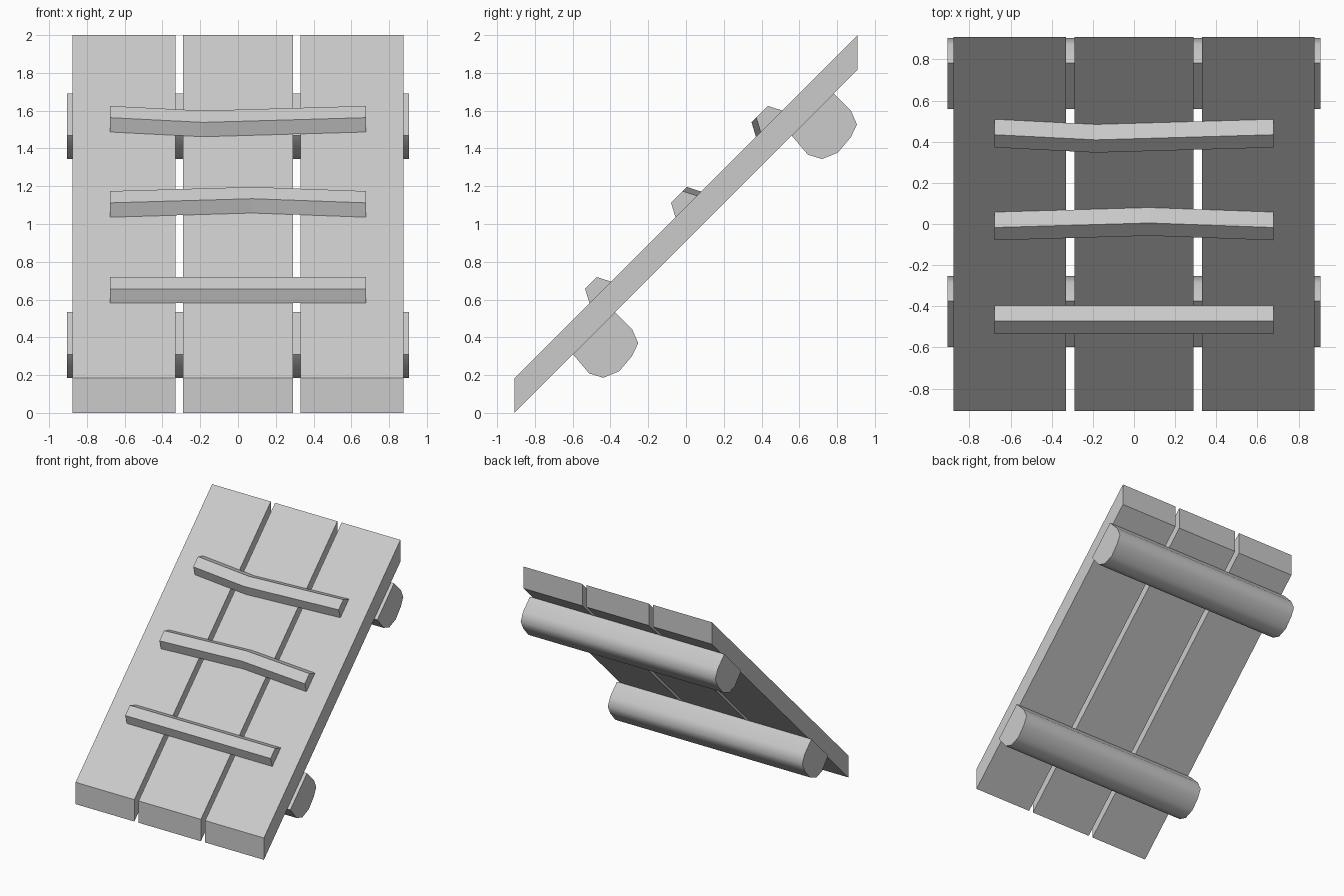
import bpy, bmesh, math

if "Cube" in bpy.data.objects:
    bpy.data.objects.remove(bpy.data.objects["Cube"])


def sweep(name, profile, stations, smooth=False):
    """Loft a (y, z) profile along x; each station is (x, shift up the 45-degree slope)."""
    bm = bmesh.new()
    rings = [[bm.verts.new((x, y + s, z + s)) for y, z in profile] for x, s in stations]
    n = len(profile)
    for a, b in zip(rings, rings[1:]):
        for i in range(n):
            j = (i + 1) % n
            bm.faces.new((a[i], a[j], b[j], b[i]))
    bm.faces.new(rings[0])
    bm.faces.new(rings[-1])
    bmesh.ops.recalc_face_normals(bm, faces=bm.faces)
    mesh = bpy.data.meshes.new(name)
    bm.to_mesh(mesh)
    bm.free()
    ob = bpy.data.objects.new(name, mesh)
    bpy.context.collection.objects.link(ob)
    if smooth:
        bpy.ops.object.select_all(action='DESELECT')
        ob.select_set(True)
        bpy.context.view_layer.objects.active = ob
        bpy.ops.object.shade_smooth_by_angle(angle=math.radians(60))
    return ob


# Three sloping planks with vertical ends
plank = [(-0.908, 0), (0.908, 1.816), (0.908, 2.0), (-0.908, 0.184)]
for side, x0, x1 in (("left", -0.877, -0.33), ("middle", -0.29, 0.29), ("right", 0.33, 0.877)):
    sweep("plank_" + side, plank, [(x0, 0), (x1, 0)])

# Two support logs, flat where they meet the planks
log = [(0.56, 1.468), (0.645, 1.367), (0.72, 1.344), (0.804, 1.378),
       (0.873, 1.46), (0.905, 1.527), (0.873, 1.6), (0.783, 1.691)]
for label, s in (("upper", 0), ("lower", -1.158)):
    sweep("log_" + label, log, [(-0.906, s), (0.906, s)], smooth=True)

# Three tread cleats; the upper two have a bend
cleat = [(-0.511, 0.581), (-0.534, 0.657), (-0.472, 0.719), (-0.397, 0.695)]
sweep("cleat_lower", cleat, [(-0.677, 0), (0.677, 0)])
sweep("cleat_middle", cleat, [(-0.677, 0.455), (0.075, 0.477), (0.677, 0.455)])
sweep("cleat_upper", cleat, [(-0.677, 0.906), (-0.185, 0.881), (0.677, 0.906)])
